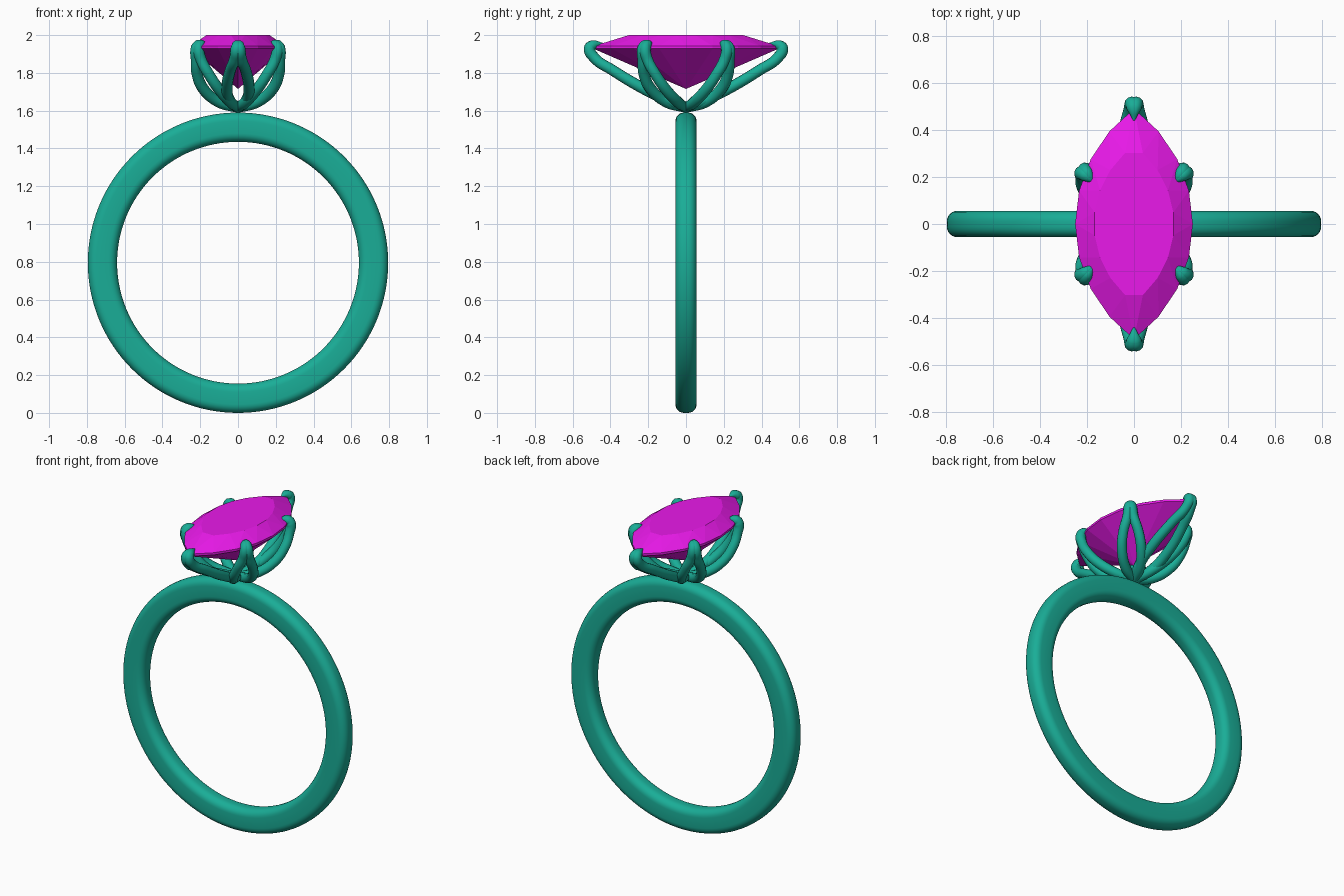
import bpy, bmesh, math
from mathutils import Vector

if "Cube" in bpy.data.objects:
    bpy.data.objects.remove(bpy.data.objects["Cube"])


def material(name, color):
    m = bpy.data.materials.new(name)
    m.diffuse_color = color
    m.use_nodes = True
    m.node_tree.nodes["Principled BSDF"].inputs["Base Color"].default_value = m.diffuse_color
    return m


METAL = material("teal metal", (0.01, 0.42, 0.31, 1))
STONE = material("magenta stone", (0.82, 0.01, 0.82, 1))


def add_mesh(name, bm, mat):
    bmesh.ops.recalc_face_normals(bm, faces=bm.faces)
    me = bpy.data.meshes.new(name)
    bm.to_mesh(me)
    bm.free()
    me.materials.append(mat)
    ob = bpy.data.objects.new(name, me)
    bpy.context.collection.objects.link(ob)
    return ob


def smooth(ob):
    bpy.ops.object.select_all(action='DESELECT')
    ob.select_set(True)
    bpy.context.view_layer.objects.active = ob
    bpy.ops.object.shade_smooth_by_angle(angle=math.radians(50))


# Band: rounded-rectangle section swept round the finger hole
RC, HALF_R, HALF_Y, CORNER = 0.7175, 0.0775, 0.056, 0.045
section = []
for k, (sr, sy) in enumerate([(1, 1), (-1, 1), (-1, -1), (1, -1)]):
    for i in range(7):
        a = math.radians(90 * k + 15 * i)
        section.append((RC + sr * (HALF_R - CORNER) + CORNER * math.cos(a),
                        sy * (HALF_Y - CORNER) + CORNER * math.sin(a)))
bm = bmesh.new()
SEG = 128
rings = []
for s in range(SEG):
    t = math.tau * s / SEG
    rings.append([bm.verts.new((r * math.sin(t), y, 0.795 - r * math.cos(t))) for r, y in section])
n = len(section)
for s in range(SEG):
    a, b = rings[s], rings[(s + 1) % SEG]
    for i in range(n):
        bm.faces.new((a[i], a[(i + 1) % n], b[(i + 1) % n], b[i]))
smooth(add_mesh("band", bm, METAL))

# Marquise stone: table, faceted crown, thin girdle, pavilion to a point
A, B, N = 0.25, 0.49, 16
R = (A * A + B * B) / (2 * A)
HALF_ANGLE = math.asin(B / R)


def outline(u):
    """Marquise edge point for u in 0..1, starting at the back tip."""
    u = u % 1.0
    side = 1 if u < 0.5 else -1
    a = HALF_ANGLE * (1 - 4 * (u % 0.5)) * side
    return side * (R * math.cos(a) - (R - A)), R * math.sin(a)


def loop(bm, scale, z, shift=0.0):
    return [bm.verts.new((outline((i + shift) / N)[0] * scale,
                          outline((i + shift) / N)[1] * scale, z)) for i in range(N)]


bm = bmesh.new()
table = loop(bm, 0.68, 2.0, 0.5)
crown = loop(bm, 1.0, 1.942)
girdle = loop(bm, 1.0, 1.928)
culet = bm.verts.new((0, 0, 1.715))
bm.faces.new(table)
for i in range(N):
    j = (i + 1) % N
    bm.faces.new((crown[i], crown[j], table[i]))
    bm.faces.new((table[i], crown[j], table[j]))
    bm.faces.new((girdle[i], girdle[j], crown[j], crown[i]))
    bm.faces.new((girdle[j], girdle[i], culet))
add_mesh("marquise_stone", bm, STONE)

# Prong profiles: distance outward, height, sideways split, tube radius
END = [(0, 1.615, 0.0, .026), (.10, 1.655, .045, .030), (.24, 1.725, .058, .030),
       (.39, 1.815, .040, .029), (.485, 1.880, .016, .029), (.510, 1.930, .008, .031),
       (.492, 1.947, .005, .027), (.440, 1.955, 0, .004)]
SIDE = [(0, 1.615, 0.0, .026), (.10, 1.645, .042, .030), (.20, 1.710, .056, .030),
        (.265, 1.790, .044, .029), (.300, 1.870, .018, .029), (.308, 1.930, .008, .031),
        (.290, 1.950, .005, .027), (.243, 1.955, 0, .004)]


def prong(name, degrees, profile):
    cu = bpy.data.curves.new(name, 'CURVE')
    cu.dimensions = '3D'
    cu.bevel_depth = 1.0
    cu.bevel_resolution = 4
    cu.resolution_u = 8
    cu.use_fill_caps = True
    a = math.radians(degrees)
    out = Vector((math.cos(a), math.sin(a), 0))
    across = Vector((-math.sin(a), math.cos(a), 0))
    for s in (-1, 1):
        sp = cu.splines.new('BEZIER')
        sp.bezier_points.add(len(profile) - 1)
        for p, (d, z, w, r) in zip(sp.bezier_points, profile):
            p.co = out * d + across * (s * w) + Vector((0, 0, z))
            p.handle_left_type = p.handle_right_type = 'AUTO'
            p.radius = r
    cu.materials.append(METAL)
    ob = bpy.data.objects.new(name, cu)
    bpy.context.collection.objects.link(ob)
    bpy.ops.object.select_all(action='DESELECT')
    ob.select_set(True)
    bpy.context.view_layer.objects.active = ob
    bpy.ops.object.convert(target='MESH')
    smooth(bpy.context.view_layer.objects.active)


for label, deg in (("back", 90), ("front", 270)):
    prong(label + "_prong", deg, END)
for label, deg in (("back_right", 46), ("back_left", 134), ("front_left", 226), ("front_right", 314)):
    prong(label + "_prong", deg, SIDE)
